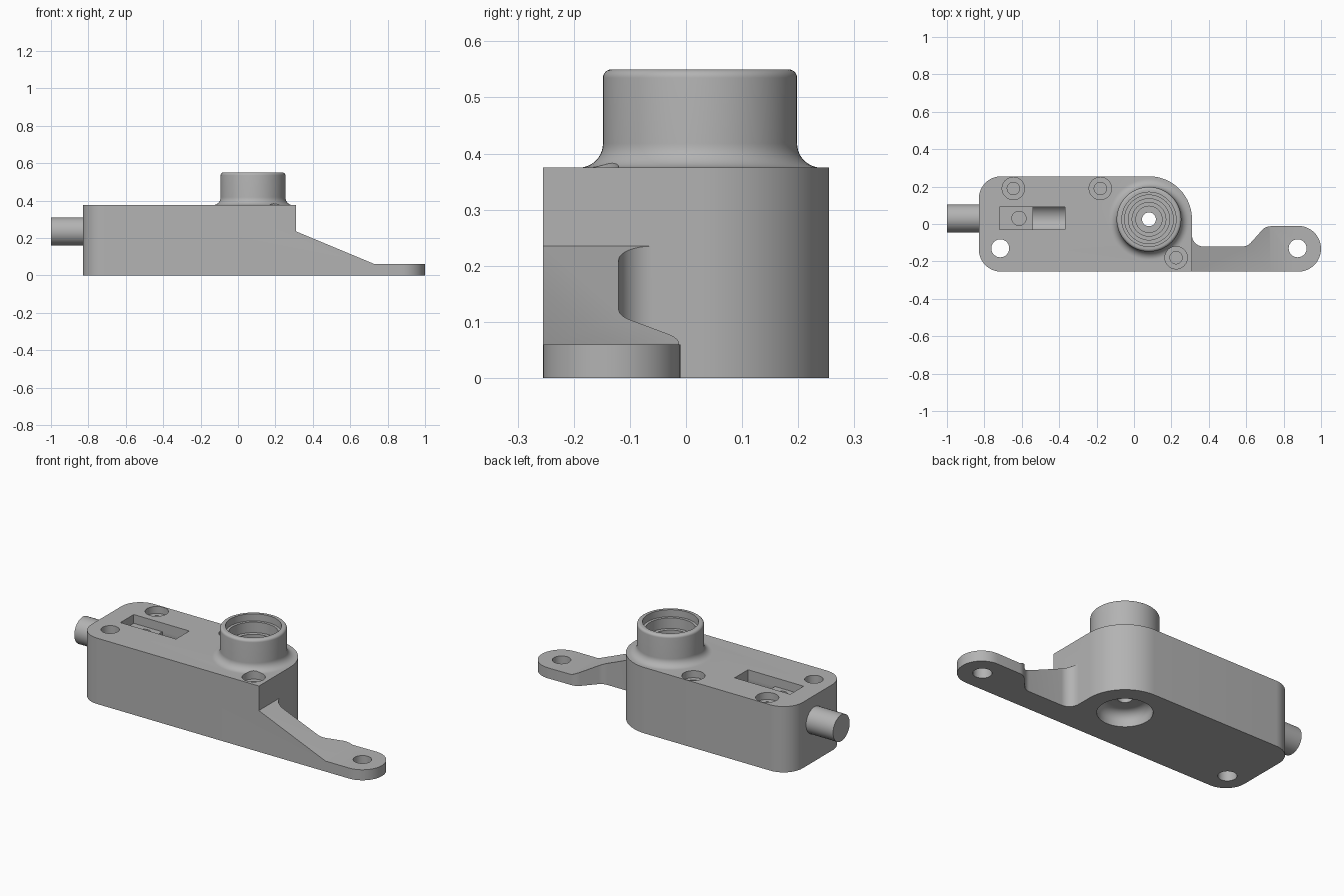
import bpy, bmesh, math
from mathutils import Matrix, Vector

if "Cube" in bpy.data.objects:
    bpy.data.objects.remove(bpy.data.objects["Cube"], do_unlink=True)

grey = bpy.data.materials.new("plain grey")
grey.use_nodes = True
grey.diffuse_color = (0.45, 0.45, 0.45, 1)
grey.node_tree.nodes["Principled BSDF"].inputs["Base Color"].default_value = (0.45, 0.45, 0.45, 1)

HEIGHT = 0.375
HUB = (0.08, 0.025)
PLUNGER_Y, PLUNGER_Z, PLUNGER_R = 0.03, 0.235, 0.075


def finish(name, bm):
    bmesh.ops.recalc_face_normals(bm, faces=bm.faces)
    mesh = bpy.data.meshes.new(name)
    bm.to_mesh(mesh)
    bm.free()
    mesh.materials.append(grey)
    obj = bpy.data.objects.new(name, mesh)
    bpy.context.collection.objects.link(obj)
    return obj


def arc(cx, cy, r, start, end, steps=12):
    angles = [math.radians(start + (end - start) * i / steps) for i in range(steps + 1)]
    return [(cx + r * math.cos(a), cy + r * math.sin(a)) for a in angles]


def prism(name, points, offset):
    """Extrude a closed polygon of 3D points along offset."""
    bm = bmesh.new()
    face = bm.faces.new([bm.verts.new(p) for p in points])
    out = bmesh.ops.extrude_face_region(bm, geom=[face])
    verts = [g for g in out["geom"] if isinstance(g, bmesh.types.BMVert)]
    bmesh.ops.translate(bm, verts=verts, vec=offset)
    return finish(name, bm)


def box(name, x0, x1, y0, y1, z0, z1):
    return prism(name, [(x0, y0, z0), (x1, y0, z0), (x1, y1, z0), (x0, y1, z0)],
                 Vector((0, 0, z1 - z0)))


def lathe(name, centre, profile, steps=64):
    """Revolve (radius, z) points that begin and end on the axis."""
    bm = bmesh.new()
    verts = [bm.verts.new((r, 0, z)) for r, z in profile]
    edges = [bm.edges.new(pair) for pair in zip(verts, verts[1:])]
    bmesh.ops.spin(bm, geom=verts + edges, cent=(0, 0, 0), axis=(0, 0, 1),
                   angle=math.tau, steps=steps)
    bmesh.ops.remove_doubles(bm, verts=bm.verts, dist=0.0001)
    bmesh.ops.translate(bm, verts=bm.verts, vec=(*centre, 0))
    return finish(name, bm)


def hole(name, x, y, r, z0, z1):
    return lathe(name, (x, y), [(0, z0), (r, z0), (r, z1), (0, z1)], 40)


def rod(name, x0, x1):
    bm = bmesh.new()
    turn = Matrix.Translation(((x0 + x1) / 2, PLUNGER_Y, PLUNGER_Z)) @ Matrix.Rotation(math.pi / 2, 4, "Y")
    bmesh.ops.create_cone(bm, cap_ends=True, segments=48, radius1=PLUNGER_R,
                          radius2=PLUNGER_R, depth=x1 - x0, matrix=turn)
    return finish(name, bm)


def combine(target, tool, operation="DIFFERENCE"):
    mod = target.modifiers.new("cut", "BOOLEAN")
    mod.operation, mod.solver, mod.object = operation, "EXACT", tool
    bpy.context.view_layer.objects.active = target
    bpy.ops.object.modifier_apply(modifier=mod.name)
    bpy.data.objects.remove(tool, do_unlink=True)


# Housing and mounting arm share one outline
outline = (arc(*HUB, 0.23, 90, 0, 24)
           + arc(0.37, -0.06, 0.06, 180, 270)
           + arc(0.58, -0.06, 0.06, 270, 315, 6)
           + arc(0.73, -0.072, 0.06, 135, 90, 6)
           + arc(0.8775, -0.1325, 0.1225, 90, -90, 24)
           + arc(-0.71, -0.135, 0.12, 270, 180)
           + arc(-0.71, 0.135, 0.12, 180, 90))
housing = prism("housing", [(x, y, 0) for x, y in outline], Vector((0, 0, HEIGHT)))

# Slope the arm down to a thin lug
slope = [(0.31, 0.235), (0.73, 0.06), (1.1, 0.06), (1.1, 0.5), (0.31, 0.5)]
combine(housing, prism("arm_slope", [(x, -0.4, z) for x, z in slope], Vector((0, 0.8, 0))))

# Collar with a filleted base and rounded rim
collar = ([(0, 0.3), (0.2, 0.3), (0.216, HEIGHT)]
          + arc(0.216, HEIGHT + 0.043, 0.043, 270, 180, 10)
          + arc(0.158, 0.535, 0.015, 0, 90, 6) + [(0, 0.55)])
combine(housing, lathe("collar", HUB, collar), "UNION")

# Stepped bore from above, rounded pocket from below
bore = [(0, 0.6), (0.145, 0.6)]
for upper, lower, z in [(0.145, 0.13, 0.51), (0.13, 0.11, 0.45), (0.11, 0.09, 0.40),
                        (0.09, 0.07, 0.35), (0.07, 0.037, 0.30)]:
    bore += [(upper, z), (lower, z)]
bore += [(0.037, 0.08)] + arc(0.09, 0.03, 0.05, 90, 0, 8) + [(0.14, -0.05), (0, -0.05)]
combine(housing, lathe("bore", HUB, bore))

# Mounting holes
for x, y in [(-0.715, -0.13), (0.875, -0.13)]:
    combine(housing, hole("mounting_hole", x, y, 0.048, -0.1, 0.5))

# Counterbored blind screw holes
for x, y in [(-0.645, 0.19), (-0.18, 0.19), (0.225, -0.18)]:
    recess = [(0, 0.27), (0.033, 0.27), (0.033, 0.335), (0.06, 0.335), (0.06, 0.5), (0, 0.5)]
    combine(housing, lathe("screw_recess", (x, y), recess, 40))

# Slot over the plunger: shallow pocket, deep window and round channel
combine(housing, box("slot", -0.72, -0.37, -0.03, 0.09, 0.325, 0.5))
combine(housing, box("window", -0.54, -0.37, -0.03, 0.09, PLUNGER_Z, 0.5))
combine(housing, rod("channel", -0.54, -0.37))
combine(housing, hole("plunger_hole", -0.615, PLUNGER_Y, 0.038, 0.25, 0.5))

# Plunger sticking out of the end
plunger = rod("plunger", -1.0, -0.8)

for obj in (housing, plunger):
    bpy.ops.object.select_all(action="DESELECT")
    obj.select_set(True)
    bpy.context.view_layer.objects.active = obj
    bpy.ops.object.shade_smooth_by_angle(angle=math.radians(35))
